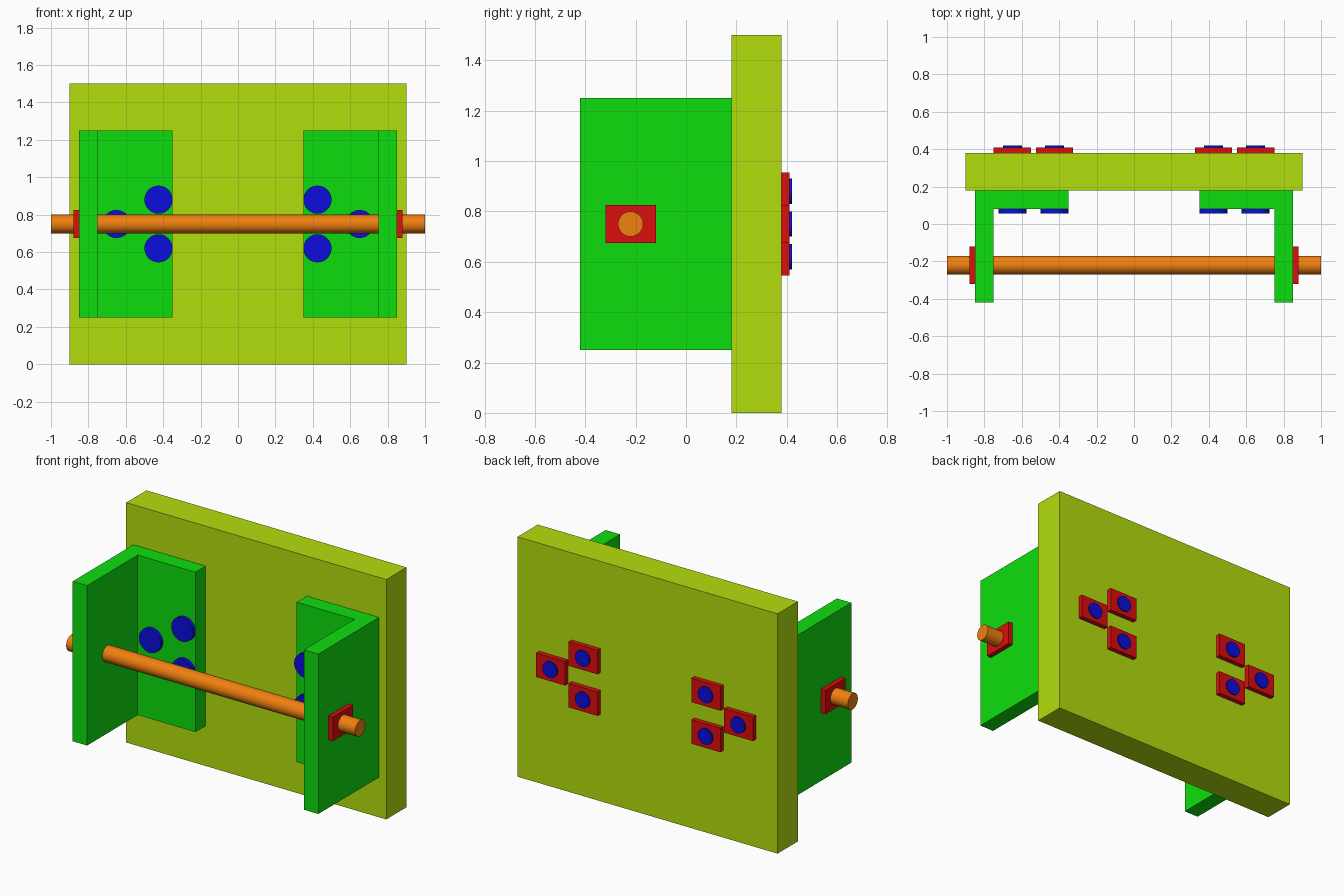
import bpy, bmesh
from math import pi, radians
from mathutils import Matrix

if "Cube" in bpy.data.objects:
    bpy.data.objects.remove(bpy.data.objects["Cube"])


def material(name, rgb):
    m = bpy.data.materials.new(name)
    m.diffuse_color = (*rgb, 1)
    m.use_nodes = True
    m.node_tree.nodes["Principled BSDF"].inputs["Base Color"].default_value = m.diffuse_color
    return m


LIME = material("lime", (0.45, 0.73, 0.004))
GREEN = material("green", (0.004, 0.73, 0.004))
RED = material("red", (0.73, 0.004, 0.004))
BLUE = material("blue", (0.004, 0.004, 0.73))
ORANGE = material("orange", (0.87, 0.216, 0.005))


def finish(bm, name, mat, smooth=False):
    bmesh.ops.recalc_face_normals(bm, faces=bm.faces)
    me = bpy.data.meshes.new(name)
    bm.to_mesh(me)
    bm.free()
    me.materials.append(mat)
    ob = bpy.data.objects.new(name, me)
    bpy.context.collection.objects.link(ob)
    if smooth:
        bpy.ops.object.select_all(action='DESELECT')
        ob.select_set(True)
        bpy.context.view_layer.objects.active = ob
        bpy.ops.object.shade_smooth_by_angle(angle=radians(30))
    return ob


def box(name, x, y, z, mat):
    """Box given by its (min, max) range on each axis."""
    bm = bmesh.new()
    size = [r[1] - r[0] for r in (x, y, z)]
    mid = [(r[0] + r[1]) / 2 for r in (x, y, z)]
    bmesh.ops.create_cube(bm, size=1, matrix=Matrix.Translation(mid) @ Matrix.Diagonal((*size, 1)))
    return finish(bm, name, mat)


def add_cylinder(bm, centre, radius, length, axis):
    turn = Matrix.Rotation(pi / 2, 4, 'Y' if axis == 'X' else 'X')
    bmesh.ops.create_cone(bm, cap_ends=True, segments=48, radius1=radius, radius2=radius,
                          depth=length, matrix=Matrix.Translation(centre) @ turn)


# Upright back plate
box("back_plate", (-0.9, 0.9), (0.18, 0.38), (0, 1.5), LIME)

# Long rod through both brackets
bm = bmesh.new()
add_cylinder(bm, (0, -0.22, 0.75), 0.05, 2.0, 'X')
finish(bm, "rod", ORANGE, smooth=True)

for side, s in (("left", -1), ("right", 1)):
    # L-shaped angle bracket, extruded upwards
    profile = [(0.85, 0.18), (0.35, 0.18), (0.35, 0.08), (0.75, 0.08), (0.75, -0.42), (0.85, -0.42)]
    bm = bmesh.new()
    face = bm.faces.new([bm.verts.new((s * x, y, 0.25)) for x, y in profile])
    top = bmesh.ops.extrude_face_region(bm, geom=[face])["geom"]
    bmesh.ops.translate(bm, verts=[v for v in top if isinstance(v, bmesh.types.BMVert)], vec=(0, 0, 1))
    finish(bm, f"{side}_bracket", GREEN)

    # Retaining block on the rod, outside the bracket
    box(f"{side}_rod_nut", sorted((s * 0.85, s * 0.88)), (-0.32, -0.12), (0.675, 0.825), RED)

    # Three bolts with block nuts behind the plate
    for i, (x, z) in enumerate(((0.425, 0.88), (0.425, 0.62), (0.65, 0.75)), 1):
        x *= s
        bm = bmesh.new()
        add_cylinder(bm, (x, 0.0675, z), 0.075, 0.025, 'Y')
        add_cylinder(bm, (x, 0.25, z), 0.05, 0.34, 'Y')
        finish(bm, f"{side}_bolt_{i}", BLUE, smooth=True)
        box(f"{side}_bolt_nut_{i}", (x - 0.1, x + 0.1), (0.38, 0.41), (z - 0.075, z + 0.075), RED)
